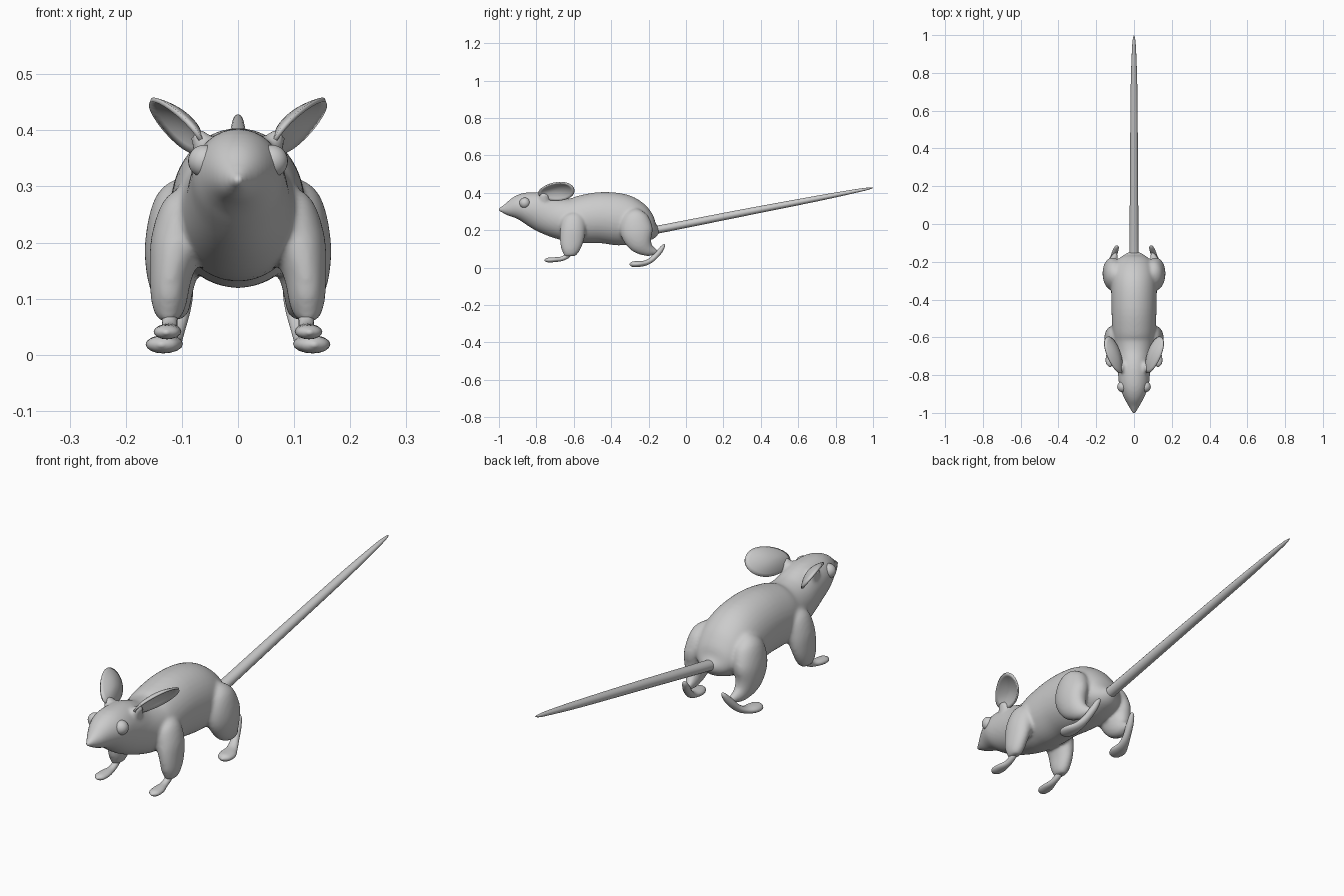
import bpy, bmesh, math
from mathutils import Vector

if "Cube" in bpy.data.objects:
    bpy.data.objects.remove(bpy.data.objects["Cube"])


def spline(pts, sub):
    """Catmull-Rom through (x, y, z, ra, rb) points."""
    p = [pts[0]] + list(pts) + [pts[-1]]
    out = []
    for i in range(1, len(p) - 2):
        for k in range(sub):
            t = k / sub
            out.append([0.5 * (2 * b + (c - a) * t + (2 * a - 5 * b + 4 * c - d) * t * t
                               + (3 * b - a - 3 * c + d) * t ** 3)
                        for a, b, c, d in zip(*p[i - 1:i + 3])])
    return out + [list(pts[-1])]


def tube(bm, pts, side=1, n=24, sub=4):
    """Loft elliptical rings along a path; ra is sideways, rb is across it."""
    path = spline([(side * x, y, z, a, b) for x, y, z, a, b in pts], sub)
    cen = [Vector(q[:3]) for q in path]
    rings = []
    for i, q in enumerate(path):
        t = (cen[min(i + 1, len(cen) - 1)] - cen[max(i - 1, 0)]).normalized()
        a = (Vector((1, 0, 0)) - t * t.x).normalized()
        b = t.cross(a)
        ra, rb = max(q[3], 0.001), max(q[4], 0.001)
        rings.append([bm.verts.new(cen[i] + a * ra * math.cos(2 * math.pi * k / n)
                                   + b * rb * math.sin(2 * math.pi * k / n)) for k in range(n)])
    for r, s in zip(rings, rings[1:]):
        for k in range(n):
            bm.faces.new((r[k], r[(k + 1) % n], s[(k + 1) % n], s[k]))
    bm.faces.new(rings[0][::-1])
    bm.faces.new(rings[-1])


def finish(bm, name):
    bmesh.ops.recalc_face_normals(bm, faces=bm.faces)
    for f in bm.faces:
        f.smooth = True
    me = bpy.data.meshes.new(name)
    bm.to_mesh(me)
    bm.free()
    ob = bpy.data.objects.new(name, me)
    bpy.context.collection.objects.link(ob)
    return ob


# Torso and head: (y, top, bottom, half width)
profile = [(-1.005, .318, .304, .006), (-.985, .328, .294, .017), (-.95, .352, .275, .037),
           (-.90, .387, .256, .062), (-.85, .404, .235, .079), (-.78, .403, .198, .086),
           (-.70, .376, .162, .095), (-.62, .370, .138, .108), (-.55, .388, .130, .116),
           (-.45, .404, .130, .119), (-.35, .395, .117, .121), (-.28, .360, .113, .119),
           (-.22, .306, .122, .104), (-.175, .252, .148, .070), (-.145, .215, .185, .020)]
bm = bmesh.new()
tube(bm, [(0, y, (t + b) / 2, w, (t - b) / 2) for y, t, b, w in profile], n=40)

for s in (1, -1):
    # Front upper legs
    tube(bm, [(.075, -.60, .29, .02, .02), (.09, -.60, .26, .045, .06),
              (.108, -.605, .20, .048, .068), (.120, -.612, .14, .038, .063),
              (.123, -.622, .09, .031, .048), (.124, -.63, .066, .020, .028),
              (.124, -.63, .058, .008, .01)], s)
    # Hind thighs
    tube(bm, [(.075, -.27, .31, .02, .02), (.095, -.27, .27, .052, .07),
              (.113, -.265, .20, .053, .088), (.118, -.245, .14, .044, .072),
              (.112, -.21, .10, .030, .042), (.102, -.17, .085, .017, .02),
              (.095, -.145, .085, .006, .008)], s)
    # Ear roots
    tube(bm, [(.045, -.755, .34, .03, .035), (.06, -.76, .372, .022, .03),
              (.075, -.755, .395, .012, .02)], s)
body = finish(bm, "body")
rm = body.modifiers.new("blend", 'REMESH')
rm.mode = 'VOXEL'
rm.voxel_size = 0.007
rm.use_smooth_shade = True
sm = body.modifiers.new("soften", 'SMOOTH')
sm.factor = 0.5
sm.iterations = 10

# Tail
bm = bmesh.new()
tube(bm, [(0, -.19, .197, .025, .022), (0, -.1, .213, .024, .021), (0, .3, .292, .021, .019),
          (0, .7, .369, .018, .015), (0, .9, .408, .012, .010), (0, .975, .422, .007, .006),
          (0, 1.0, .427, .001, .001)], n=16)
finish(bm, "tail")

for s, label in ((1, "right"), (-1, "left")):
    # Front paw with wrist
    bm = bmesh.new()
    tube(bm, [(.122, -.615, .10, .017, .02), (.122, -.632, .066, .014, .015),
              (.122, -.665, .047, .015, .012), (.125, -.705, .042, .024, .013),
              (.127, -.740, .040, .021, .012), (.128, -.757, .040, .003, .003)], s, 16)
    finish(bm, "front_paw_" + label)

    # Hind foot from hock to toes
    bm = bmesh.new()
    tube(bm, [(.088, -.116, .124, .003, .003), (.091, -.123, .112, .011, .010),
              (.099, -.145, .082, .015, .015), (.111, -.180, .045, .017, .014),
              (.122, -.215, .025, .023, .014), (.131, -.255, .019, .033, .016),
              (.135, -.288, .018, .025, .014), (.137, -.303, .018, .003, .003)], s, 16)
    finish(bm, "hind_foot_" + label)

    # Eye
    bm = bmesh.new()
    bmesh.ops.create_uvsphere(bm, u_segments=24, v_segments=16, radius=.029)
    bmesh.ops.translate(bm, verts=bm.verts, vec=(s * .060, -.862, .345))
    finish(bm, "eye_" + label)

    # Cupped egg-shaped ear
    u, v = Vector((.035, .095, .012)), Vector((.036, -.012, .052))
    nrm = v.cross(u).normalized()
    if nrm.x < 0:
        nrm = -nrm
    mid = Vector((.101, -.692, .409))
    bm = bmesh.new()
    rings, n = [], 32
    for j in range(1, 7):
        r = j / 6
        ring = []
        for k in range(n):
            a = 2 * math.pi * k / n
            p = mid + u * r * math.cos(a) + v * r * math.sin(a) * (.9 + .14 * math.cos(a))
            p += nrm * (.024 * r * r - .016)
            ring.append(bm.verts.new((s * p.x, p.y, p.z)))
        rings.append(ring)
    c = mid - nrm * .016
    c = bm.verts.new((s * c.x, c.y, c.z))
    for k in range(n):
        m = (k + 1) % n
        bm.faces.new((c, rings[0][k], rings[0][m]))
        for q, w in zip(rings, rings[1:]):
            bm.faces.new((q[k], w[k], w[m], q[m]))
    ear = finish(bm, "ear_" + label)
    so = ear.modifiers.new("thickness", 'SOLIDIFY')
    so.thickness = .008
    so.offset = 0
